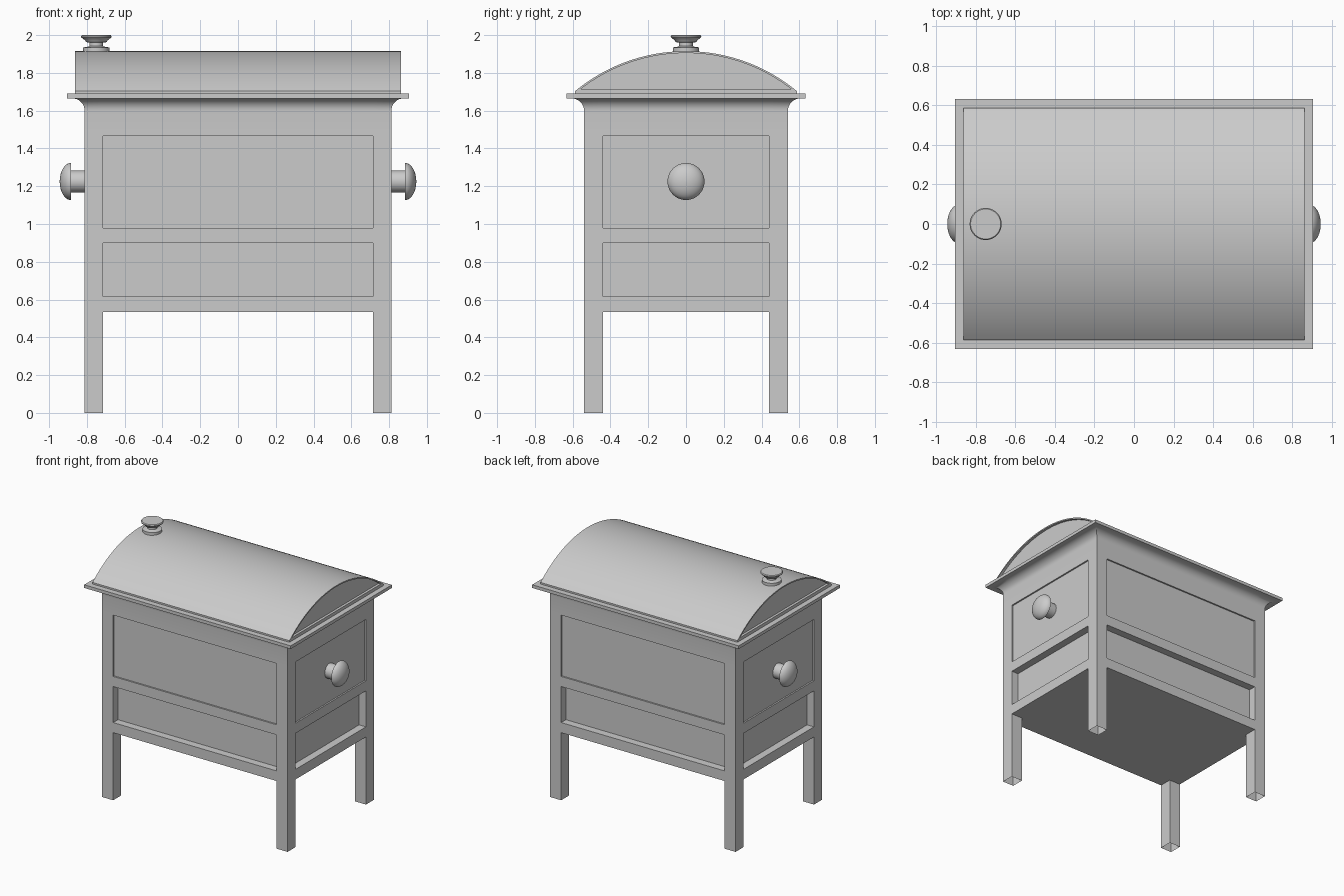
import bpy, bmesh
from math import sin, cos, pi, sqrt, asin

if "Cube" in bpy.data.objects:
    bpy.data.objects.remove(bpy.data.objects["Cube"])

HX, HY = 0.812, 0.54        # body half sizes
PX, PY = 0.715, 0.44        # panel half widths
FLOOR, RIM = 0.535, 1.665


def loft(rings, caps=True):
    """Bridge equal-length closed rings of points into a surface."""
    bm = bmesh.new()
    rows = [[bm.verts.new(p) for p in r] for r in rings]
    n = len(rows[0])
    for a, b in zip(rows, rows[1:]):
        for i in range(n):
            j = (i + 1) % n
            bm.faces.new((a[i], a[j], b[j], b[i]))
    if caps:
        bm.faces.new(rows[0][::-1])
        bm.faces.new(rows[-1])
    bmesh.ops.recalc_face_normals(bm, faces=bm.faces)
    bm.normal_update()
    return bm


def finish(name, bm, mirror=None):
    mesh = bpy.data.meshes.new(name)
    bm.to_mesh(mesh)
    bm.free()
    ob = bpy.data.objects.new(name, mesh)
    bpy.context.collection.objects.link(ob)
    bpy.ops.object.select_all(action='DESELECT')
    ob.select_set(True)
    bpy.context.view_layer.objects.active = ob
    bpy.ops.object.shade_smooth_by_angle(angle=0.55)
    if mirror:
        mod = ob.modifiers.new("mirror", 'MIRROR')
        mod.use_axis = mirror
        mod.use_mirror_merge = False
    return ob


def lathe(profile, place, n=40):
    """Revolve (radius, height) pairs; place maps (u, v, height) to a point."""
    return loft([[place(r * cos(2 * pi * i / n), r * sin(2 * pi * i / n), h)
                  for i in range(n)] for r, h in profile])


# Body: perimeter rings with a flared cove and a flat rim on top
def body_ring(z, off=0.0):
    x, y = HX + off, HY + off
    return [(px, py, z) for px, py in (
        (-x, -y), (-PX, -y), (PX, -y), (x, -y), (x, -PY), (x, PY),
        (x, y), (PX, y), (-PX, y), (-x, y), (-x, PY), (-x, -PY))]


cove = 0.065
rings = [body_ring(z) for z in (FLOOR, 0.615, 0.90, 0.98, 1.465)]
rings += [body_ring(RIM - cove + cove * sin(a), cove * (1 - cos(a)))
          for a in (i * pi / 16 for i in range(9))]
rings += [body_ring(RIM, 0.092), body_ring(1.69, 0.092)]
body = loft(rings)

# Recessed panels: shallow above, deep below
for z0, z1, depth in ((0.615, 0.90, 0.06), (0.98, 1.465, 0.012)):
    panels = []
    for f in body.faces:
        c = f.calc_center_median()
        if z0 < c.z < z1 and min(abs(c.x), abs(c.y)) < 0.01:
            panels.append(f)
    new = bmesh.ops.extrude_discrete_faces(body, faces=panels)["faces"]
    for f in new:
        f.normal_update()
        step = f.normal * -depth
        for v in f.verts:
            v.co += step
finish("body", body)

# Legs: hollow posts, open at the foot
leg = [(PX, PY), (HX, PY), (HX, HY), (PX, HY)]
finish("legs", loft([[(x, y, z) for x, y in leg] for z in (0, FLOOR)], caps=False),
       mirror=(True, True, False))


# Lid: arched section with recessed ends
R, CZ = 0.92, 0.995


def arch(x, radius, base, foot_z, foot_y, n=40):
    half = asin(sqrt(radius ** 2 - (base - CZ) ** 2) / radius)
    pts = [(x, radius * sin(t), CZ + radius * cos(t))
           for t in (half - 2 * half * i / n for i in range(n + 1))]
    return [(x, foot_y, foot_z)] + pts + [(x, -foot_y, foot_z)]


def outer(x):
    return arch(x, R, 1.703, 1.688, sqrt(R ** 2 - (1.703 - CZ) ** 2))


def inner(x):
    return arch(x, R - 0.01, 1.715, 1.715, 0.53)


L, D = 0.862, 0.02
finish("lid", loft([inner(D - L), inner(-L), outer(-L), outer(L), inner(L), inner(L - D)]))

# Small knob on top of the lid
top = [(0.07, 1.90), (0.07, 1.935), (0.05, 1.937), (0.036, 1.942), (0.036, 1.96),
       (0.055, 1.963), (0.06, 1.973), (0.08, 1.988), (0.081, 1.994), (0.076, 2.0)]
finish("lid_knob", lathe(top, lambda u, v, h: (-0.75 + u, v, h)))

# Side handles: stem and domed head, mirrored across x
side = [(0.058, 0.79), (0.058, 0.885), (0.098, 0.885)]
side += [(0.098 * cos(a), 0.885 + 0.059 * sin(a))
         for a in (i * pi / 20.4 for i in range(1, 11))]
finish("side_handles", lathe(side, lambda u, v, h: (h, u, 1.225 + v)),
       mirror=(True, False, False))
